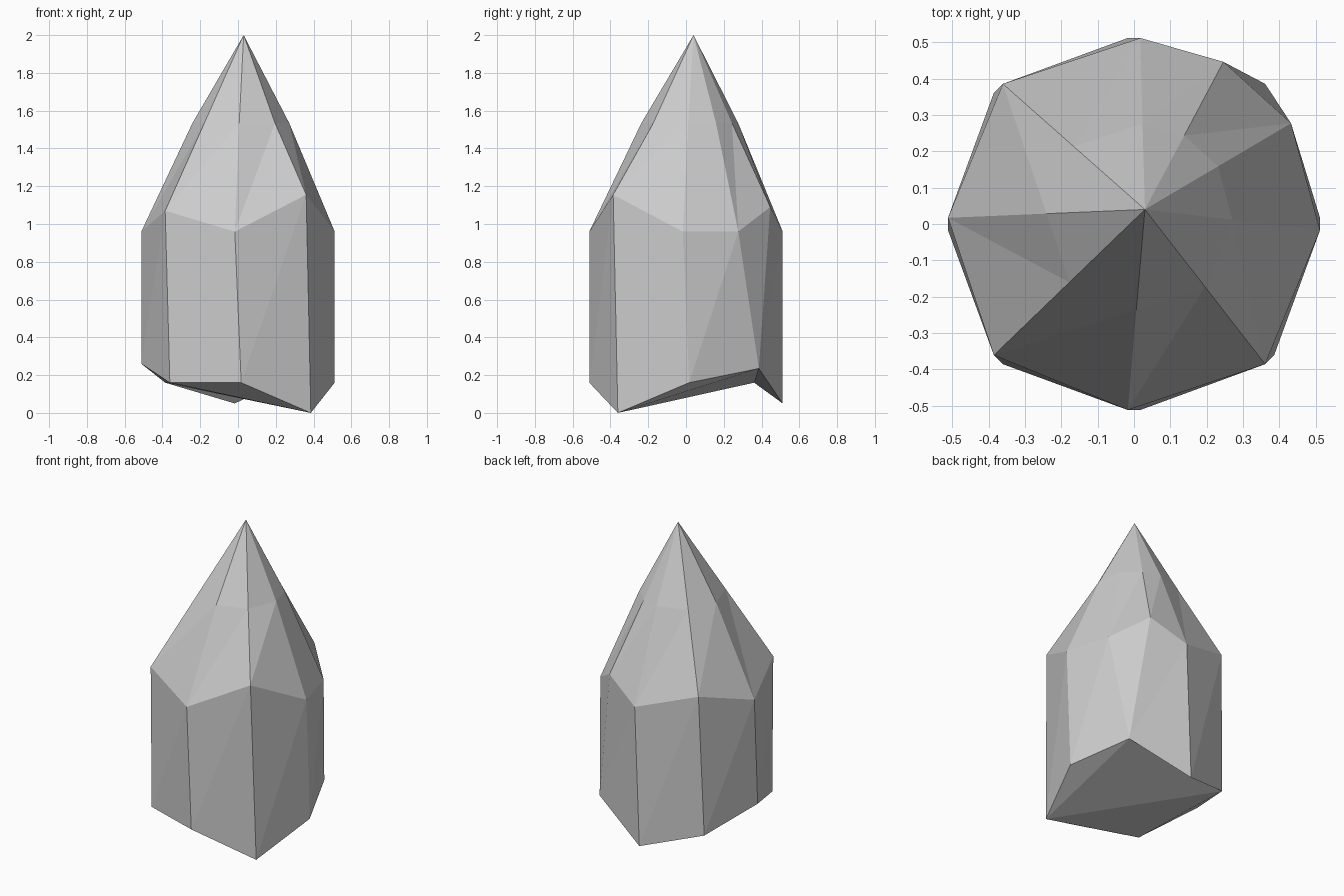
import bpy, bmesh
from math import cos, sin, radians

if "Cube" in bpy.data.objects:
    bpy.data.objects.remove(bpy.data.objects["Cube"])

APEX = (0.03, 0.04, 2.0)
TWIST = 1.9  # degrees, base one way and shoulder the other


def ring_point(i, twist, z):
    r = 0.512 if i % 2 == 0 else 0.528
    a = radians(45 * i + twist)
    return (r * cos(a), r * sin(a), z)


# Rings start at +x and run counter-clockwise
base_z = [0.16, 0.235, 0.05, 0.16, 0.26, 0.16, 0.16, 0.0]
shoulder_z = [0.96, None, 0.96, 1.08, 0.96, 1.07, 0.96, 1.155]

base = [ring_point(i, TWIST, z) for i, z in enumerate(base_z)]
shoulder = []
for i, z in enumerate(shoulder_z):
    if z is None:  # chipped back right corner has two points
        shoulder += [(0.432, 0.277, 0.96), (0.246, 0.446, 1.09)]
    else:
        shoulder.append(ring_point(i, -TWIST, z))
upper = [((x + APEX[0]) / 2, (y + APEX[1]) / 2, 1.535) for x, y, _ in shoulder]

bm = bmesh.new()
b, s, u = ([bm.verts.new(p) for p in ring] for ring in (base, shoulder, upper))
tip = bm.verts.new(APEX)


def face(*verts):
    # split quads since the facets are not quite flat
    for k in range(1, len(verts) - 1):
        bm.faces.new((verts[0], verts[k], verts[k + 1]))


# Pointed crown
n = len(s)
for i in range(n):
    j = (i + 1) % n
    face(s[i], s[j], u[j], u[i])
    face(u[i], u[j], tip)

# Prism sides, with the triangular chip at the back right
base_of = [0, 1, 1, 2, 3, 4, 5, 6, 7]
for i in range(n):
    j = (i + 1) % n
    p, q = b[base_of[i]], b[base_of[j]]
    if p is q:
        face(p, s[j], s[i])
    else:
        face(p, q, s[j], s[i])

# Broken underside: corner triangles around a folded centre
for i in (1, 3, 5, 7):
    face(b[(i + 2) % 8], b[(i + 1) % 8], b[i])
face(b[7], b[5], b[3], b[1])

bmesh.ops.recalc_face_normals(bm, faces=bm.faces)
mesh = bpy.data.meshes.new("crystal")
bm.to_mesh(mesh)
bm.free()
obj = bpy.data.objects.new("crystal", mesh)
bpy.context.collection.objects.link(obj)
